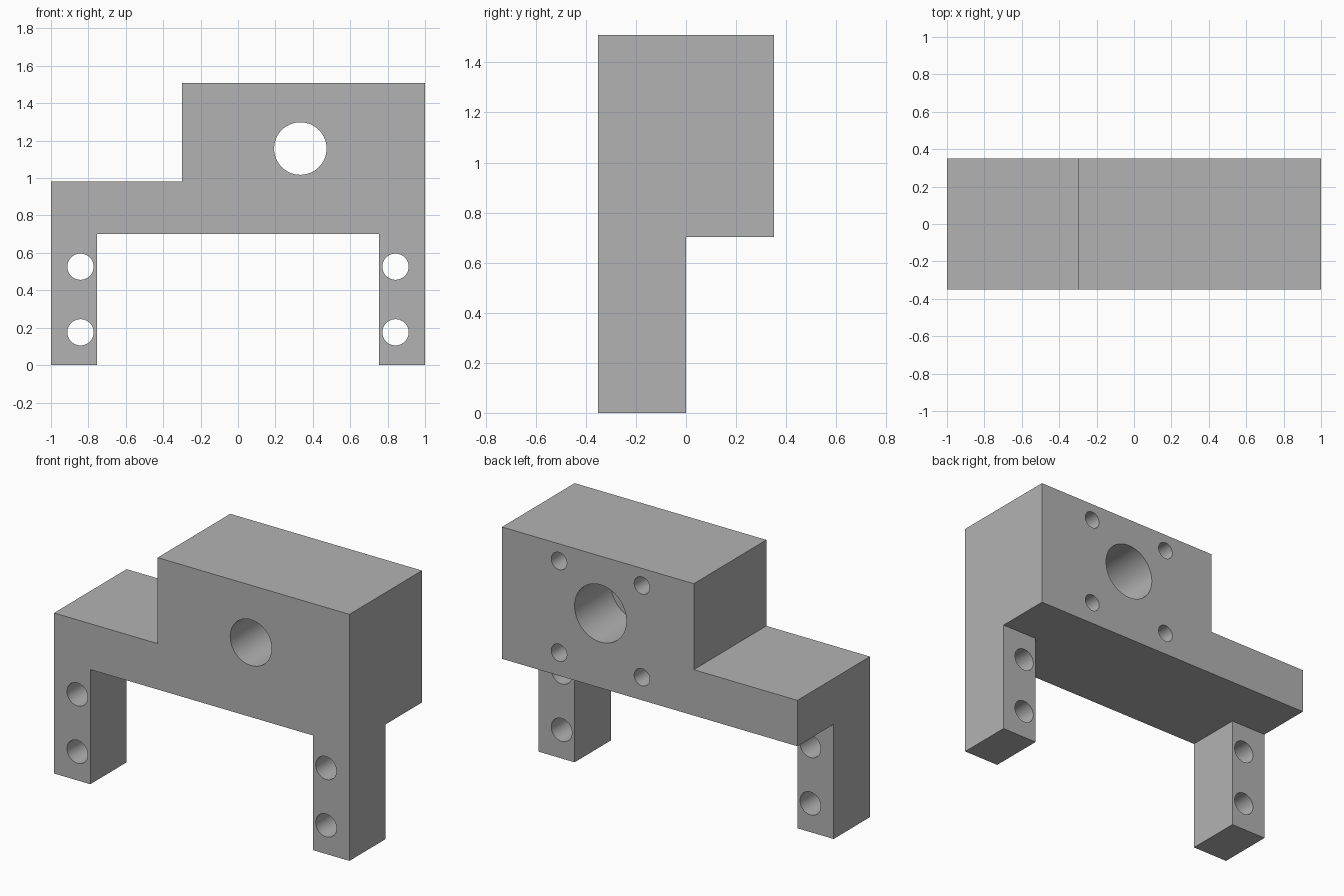
import bpy, bmesh, math
from mathutils import Matrix, Vector

if "Cube" in bpy.data.objects:
    bpy.data.objects.remove(bpy.data.objects["Cube"], do_unlink=True)

MM = 2 / 57          # millimetres to units, width is 57 mm
HALF_W, HALF_D = 28.5, 10

grey = bpy.data.materials.new("plain grey")
grey.use_nodes = True
colour = (0.45, 0.45, 0.45, 1)
grey.diffuse_color = colour
grey.node_tree.nodes["Principled BSDF"].inputs["Base Color"].default_value = colour


def add_object(name, bm):
    bmesh.ops.scale(bm, vec=Vector((MM, MM, MM)), verts=bm.verts)
    bmesh.ops.recalc_face_normals(bm, faces=bm.faces)
    mesh = bpy.data.meshes.new(name)
    bm.to_mesh(mesh)
    bm.free()
    mesh.materials.append(grey)
    obj = bpy.data.objects.new(name, mesh)
    bpy.context.collection.objects.link(obj)
    return obj


def cut(target, cutter):
    mod = target.modifiers.new("cut", "BOOLEAN")
    mod.operation = "DIFFERENCE"
    mod.solver = "EXACT"
    mod.object = cutter
    bpy.context.view_layer.objects.active = target
    bpy.ops.object.modifier_apply(modifier=mod.name)
    bpy.data.objects.remove(cutter, do_unlink=True)


def drill(target, x, z, radius, y0, y1, sides=48):
    bm = bmesh.new()
    place = Matrix.Translation((x, (y0 + y1) / 2, z)) @ Matrix.Rotation(math.pi / 2, 4, "X")
    bmesh.ops.create_cone(bm, cap_ends=True, segments=sides, radius1=radius,
                          radius2=radius, depth=y1 - y0, matrix=place)
    cut(target, add_object("drill", bm))


# Bracket: stepped front outline with two legs, extruded front to back
leg = HALF_W - 7
outline = [(-HALF_W, 0), (-leg, 0), (-leg, 20), (leg, 20), (leg, 0), (HALF_W, 0),
           (HALF_W, 43), (-8.5, 43), (-8.5, 28), (-HALF_W, 28)]
bm = bmesh.new()
face = bm.faces.new([bm.verts.new((x, -HALF_D, z)) for x, z in outline])
ext = bmesh.ops.extrude_face_region(bm, geom=[face])
moved = [v for v in ext["geom"] if isinstance(v, bmesh.types.BMVert)]
bmesh.ops.translate(bm, vec=(0, 2 * HALF_D, 0), verts=moved)
bracket = add_object("motor_bracket", bm)

# Rear half of the legs removed
bm = bmesh.new()
bmesh.ops.create_cube(bm, size=1, matrix=Matrix.Translation((0, 10, 5))
                      @ Matrix.Diagonal((80, 20, 30, 1)))
cut(bracket, add_object("leg_relief", bm))

# Mounting holes through the legs
for x in (-24, 24):
    for z in (5, 15):
        drill(bracket, x, z, 2, -15, 5)

# Shaft hole with a wider bore from the back
drill(bracket, 9.5, 33, 4, -15, 15, 64)
drill(bracket, 9.5, 33, 5, 0, 15, 64)

# Blind screw holes in the back face
for dx in (-8, 8):
    for z in (24, 40):
        drill(bracket, 9.5 + dx, z, 1.5, 0, 15)

# Smooth bores, sharp edges
bpy.ops.object.select_all(action="DESELECT")
bracket.select_set(True)
bpy.context.view_layer.objects.active = bracket
bpy.ops.object.shade_smooth_by_angle(angle=math.radians(30))
